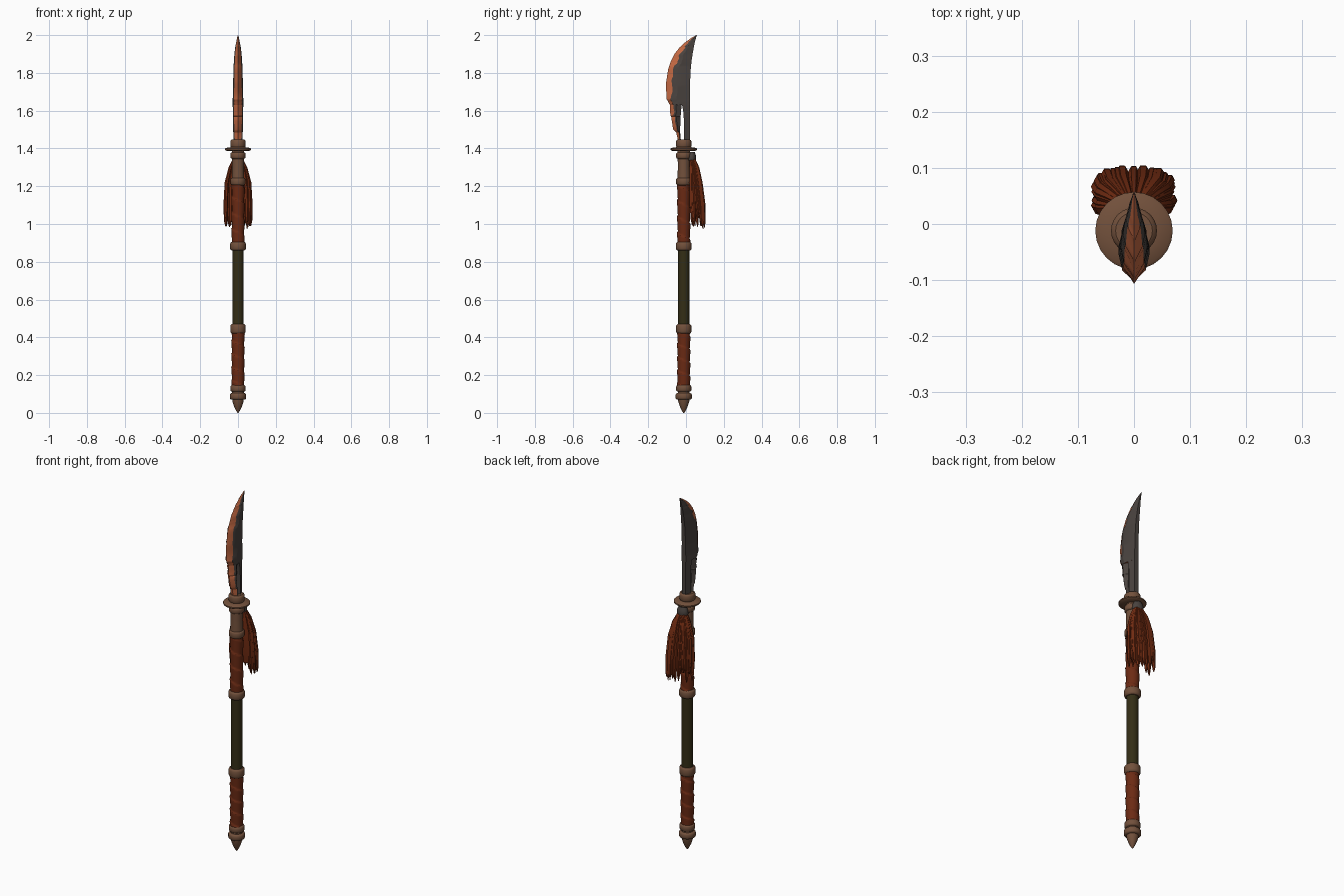
import bpy, bmesh, math, random

if "Cube" in bpy.data.objects:
    bpy.data.objects.remove(bpy.data.objects["Cube"])
random.seed(4)
CY = -0.012   # shaft axis


def material(name, rgb):
    m = bpy.data.materials.new(name)
    m.diffuse_color = (*rgb, 1)
    m.use_nodes = True
    m.node_tree.nodes["Principled BSDF"].inputs["Base Color"].default_value = m.diffuse_color
    return m


bronze = material("bronze", (0.17, 0.082, 0.045))
copper = material("copper_edge", (0.55, 0.14, 0.055))
steel = material("dark_steel", (0.068, 0.056, 0.05))
leather = material("red_leather", (0.15, 0.024, 0.007))
fibre = material("tassel_red", (0.17, 0.025, 0.006))
olive = material("olive_grip", (0.034, 0.027, 0.008))


def loft(bm, rings, mats=None):
    """Skin a list of equal-length point rings and cap both ends."""
    vs = [[bm.verts.new(p) for p in r] for r in rings]
    n = len(vs[0])
    for a, b in zip(vs, vs[1:]):
        for i in range(n):
            f = bm.faces.new((a[i], a[(i + 1) % n], b[(i + 1) % n], b[i]))
            f.material_index = mats[i] if mats else 0
    bm.faces.new(vs[0][::-1])
    bm.faces.new(vs[-1])


def finish(name, bm, materials, angle=35):
    bmesh.ops.recalc_face_normals(bm, faces=bm.faces)
    me = bpy.data.meshes.new(name)
    bm.to_mesh(me)
    bm.free()
    for m in materials:
        me.materials.append(m)
    ob = bpy.data.objects.new(name, me)
    bpy.context.collection.objects.link(ob)
    bpy.ops.object.select_all(action='DESELECT')
    ob.select_set(True)
    bpy.context.view_layer.objects.active = ob
    bpy.ops.object.shade_smooth_by_angle(angle=math.radians(angle))
    return ob


def circle(z, rx, ry=None, cx=0, cy=CY, n=24):
    ry = ry or rx
    return [(cx + rx * math.cos(2 * math.pi * i / n),
             cy + ry * math.sin(2 * math.pi * i / n), z) for i in range(n)]


def lathe(name, profile, mat):
    bm = bmesh.new()
    loft(bm, [circle(z, r) for z, r in profile])
    return finish(name, bm, [mat])


def collar(name, z0, z1, r):
    h = (z1 - z0) * 0.22
    lathe(name, [(z0, r * 0.8), (z0 + h * .4, r * 0.93), (z0 + h, r),
                 (z1 - h, r), (z1 - h * .4, r * 0.93), (z1, r * 0.8)], bronze)


def wrap(name, z0, z1, r, pitch):
    """Leather strip wound around the shaft: overlapping spiral steps."""
    bm = bmesh.new()
    rows, n = int((z1 - z0) / 0.005), 24
    rings = []
    for k in range(rows + 1):
        z = z0 + (z1 - z0) * k / rows
        ring = []
        for i in range(n):
            a = 2 * math.pi * i / n
            rr = r + 0.005 * ((z / pitch + i / n) % 1)
            ring.append((rr * math.cos(a), CY + rr * math.sin(a), z))
        rings.append(ring)
    loft(bm, rings)
    finish(name, bm, [leather])


# Shaft, from pommel to guard
lathe("pommel_spike", [(0, 0.003), (0.015, 0.012), (0.035, 0.021), (0.06, 0.029),
                       (0.075, 0.031)], bronze)
collar("pommel_ring", 0.07, 0.105, 0.043)
lathe("pommel_neck", [(0.1, 0.031), (0.12, 0.031)], bronze)
collar("pommel_collar", 0.112, 0.148, 0.04)
wrap("lower_wrap", 0.14, 0.43, 0.031, 0.07)
collar("lower_grip_collar", 0.42, 0.47, 0.041)
lathe("grip", [(0.46, 0.03), (0.87, 0.03)], olive)
collar("upper_grip_collar", 0.86, 0.905, 0.042)
wrap("upper_wrap", 0.895, 1.23, 0.031, 0.085)
lathe("sleeve", [(1.22, 0.034), (1.3, 0.031), (1.39, 0.033)], bronze)
collar("sleeve_lower_collar", 1.205, 1.245, 0.04)
collar("sleeve_upper_collar", 1.345, 1.38, 0.04)
lathe("guard", [(1.386, 0.035), (1.388, 0.064), (1.392, 0.069), (1.399, 0.069),
                (1.403, 0.064), (1.407, 0.035)], bronze)
collar("blade_collar", 1.403, 1.447, 0.041)


# Blade: copper cutting edge in front, steel body behind
def blade_ring(z, yf, ys, t, w):
    yb = yf + w
    ym = yb + 0.3 * (ys - yb)
    half = [(0.75 * t, yb), (t, ym), (0.45 * t, ys)]
    return ([(0, yf, z)] + [(x, y, z) for x, y in half]
            + [(-x, y, z) for x, y in half[::-1]])


def blade_part(bm, table, steps, jag):
    rings = []
    for a, b in zip(table, table[1:]):
        for k in range(steps):
            s = [p + (q - p) * k / steps for p, q in zip(a, b)]
            s[4] *= 1 + random.uniform(-jag, jag)
            rings.append(blade_ring(*s))
    rings.append(blade_ring(*table[-1]))
    loft(bm, rings, [0, 1, 1, 1, 1, 1, 0])


bm = bmesh.new()
# columns: height, front edge, spine, half thickness, copper width
blade_part(bm, [(1.63, -0.085, 0.02, 0.028, 0.02), (1.66, -0.102, 0.02, 0.028, 0.025),
                (1.74, -0.107, 0.021, 0.026, 0.03), (1.82, -0.094, 0.025, 0.024, 0.031),
                (1.86, -0.081, 0.029, 0.022, 0.031), (1.90, -0.061, 0.035, 0.019, 0.03),
                (1.935, -0.034, 0.041, 0.015, 0.026), (1.96, -0.007, 0.046, 0.01, 0.018),
                (1.985, 0.028, 0.053, 0.005, 0.008), (2.0, 0.055, 0.058, 0.001, 0.001)],
           4, 0.25)
blade_part(bm, [(1.44, -0.042, -0.027, 0.022, 0.008), (1.485, -0.052, -0.031, 0.025, 0.012),
                (1.50, -0.068, -0.031, 0.026, 0.018), (1.565, -0.078, -0.029, 0.027, 0.022),
                (1.575, -0.083, -0.028, 0.027, 0.022), (1.632, -0.085, -0.023, 0.028, 0.02)],
           3, 0.3)
finish("blade", bm, [copper, steel], 25)

# Rear tang of the blade, behind the open slot
bm = bmesh.new()
loft(bm, [[(0.022, yf, z), (0.012, 0.02, z), (-0.012, 0.02, z), (-0.022, yf, z)]
          for z, yf in ((1.44, -0.011), (1.55, -0.011), (1.6, -0.015), (1.635, -0.022))])
finish("blade_tang", bm, [steel])

# Tassel: soft core covered with tapering strands hanging behind the shaft
bm = bmesh.new()
loft(bm, [circle(z, rx, ry, 0, cy) for z, rx, ry, cy in (
    (1.35, 0.02, 0.014, 0.03), (1.3, 0.038, 0.022, 0.042), (1.22, 0.058, 0.028, 0.05),
    (1.1, 0.062, 0.03, 0.06), (1.04, 0.056, 0.025, 0.066))])


def soft(v):
    return math.copysign(abs(v) ** 0.65, v)


def strand(a, scale, r, z_end):
    sx, sy = soft(math.sin(a)) * scale, soft(math.cos(a)) * scale
    sway = random.uniform(-0.004, 0.004)
    rings = []
    for z, ox, cy, oy, k in ((1.352, 0.018, 0.03, 0.012, 0.5), (1.30, 0.042, 0.038, 0.025, 0.8),
                             (1.22, 0.061, 0.043, 0.036, 1), (1.1, 0.066, 0.05, 0.044, 1.1),
                             (z_end + 0.03, 0.066, 0.054, 0.043, 0.85),
                             (z_end, 0.065, 0.056, 0.042, 0.2)):
        drift = sway * (1.35 - z) / 0.35
        rings.append(circle(z, r * k, r * k, ox * sx + drift, cy + oy * sy, 6))
    loft(bm, rings)


for i in range(27):
    strand(math.radians(-112 + 224 * i / 26), 1, random.uniform(0.007, 0.0105),
           random.uniform(0.97, 1.05))
for i in range(14):
    strand(math.radians(-100 + 200 * i / 13), 0.65, 0.01, random.uniform(0.975, 1.04))
finish("tassel", bm, [fibre], 50)

# Tassel binding
bm = bmesh.new()
loft(bm, [circle(z, r, r * 0.72, 0, 0.03, 16) for z, r in (
    (1.335, 0.028), (1.345, 0.032), (1.365, 0.03), (1.382, 0.022))])
finish("tassel_binding", bm, [steel])
